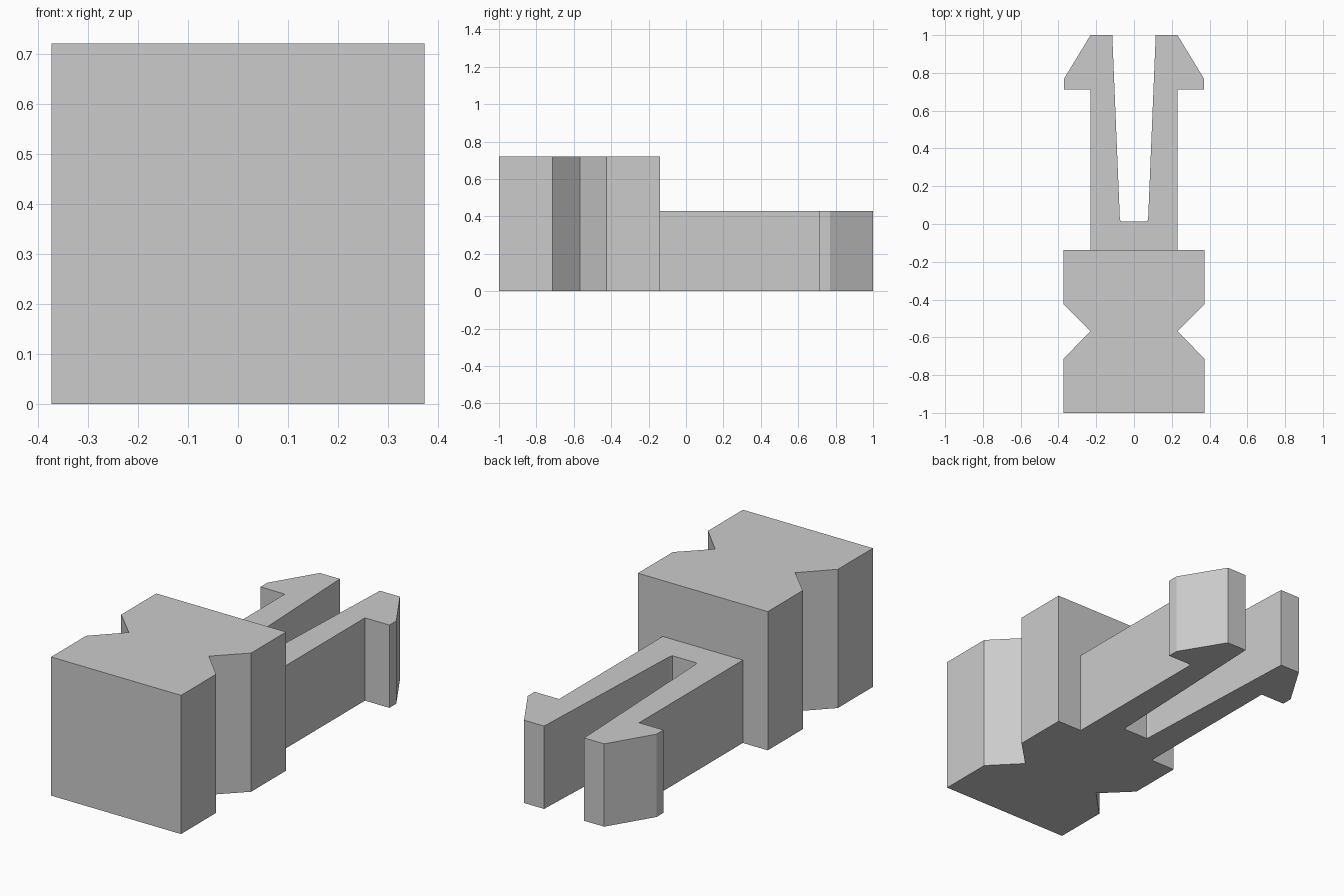
import bpy
import bmesh

cube = bpy.data.objects.get("Cube")
if cube:
    bpy.data.objects.remove(cube, do_unlink=True)

# Single plain grey plastic
grey = bpy.data.materials.new("light_grey")
grey.use_nodes = True
colour = (0.6, 0.6, 0.6, 1)
grey.diffuse_color = colour
grey.node_tree.nodes["Principled BSDF"].inputs["Base Color"].default_value = colour


def extrude_mirrored(name, half_outline, height):
    """Mirror a right-hand outline across x = 0 and extrude it up from the floor."""
    outline = half_outline + [(-x, y) for x, y in reversed(half_outline)]
    bm = bmesh.new()
    base = bm.faces.new([bm.verts.new((x, y, 0)) for x, y in outline])
    grown = bmesh.ops.extrude_face_region(bm, geom=[base], use_keep_orig=True)
    top = [v for v in grown["geom"] if isinstance(v, bmesh.types.BMVert)]
    bmesh.ops.translate(bm, verts=top, vec=(0, 0, height))
    bmesh.ops.recalc_face_normals(bm, faces=bm.faces)
    mesh = bpy.data.meshes.new(name)
    bm.to_mesh(mesh)
    bm.free()
    mesh.materials.append(grey)
    obj = bpy.data.objects.new(name, mesh)
    bpy.context.collection.objects.link(obj)
    return obj


# Head block with a V-shaped grip notch on each side
grip_head = [(0.373, -1), (0.373, -0.713), (0.23, -0.567),
             (0.373, -0.425), (0.373, -0.138)]
extrude_mirrored("grip_head", grip_head, 0.72)

# Split shank: two prongs with barbed tips and a tapering slot between them
snap_prongs = [(0.23, -0.138), (0.23, 0.713), (0.37, 0.713), (0.37, 0.77),
               (0.23, 1), (0.115, 1), (0.075, 0.03), (0.07, 0.012)]
extrude_mirrored("snap_prongs", snap_prongs, 0.43)
